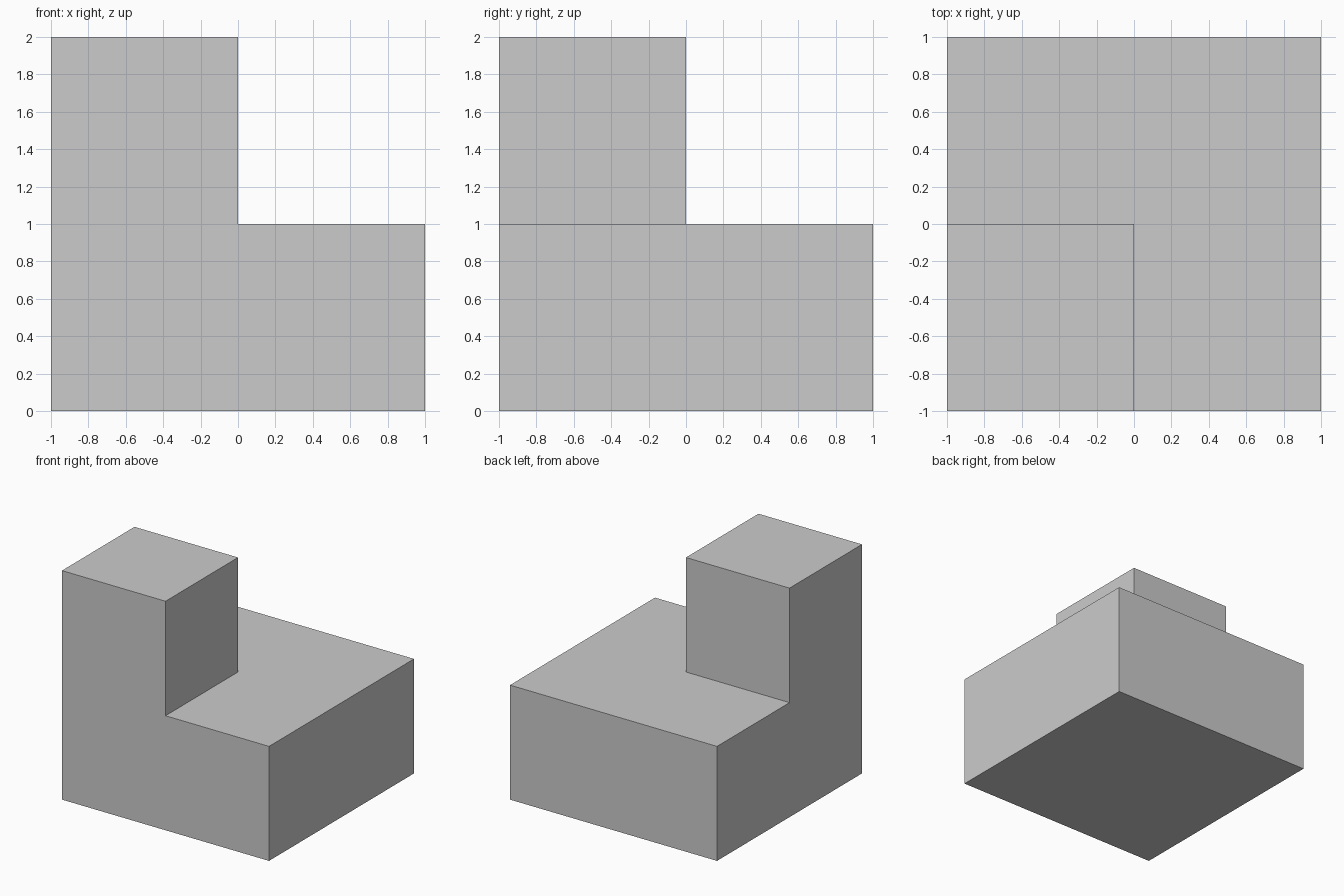
import bpy, bmesh, math
from mathutils import Matrix

if "Cube" in bpy.data.objects:
    bpy.data.objects.remove(bpy.data.objects["Cube"])

bm = bmesh.new()

# Low square base: 2 x 2 x 1, standing on z = 0
bmesh.ops.create_cube(bm, size=1, matrix=Matrix.Translation((0, 0, 0.5)) @ Matrix.Diagonal((2, 2, 1, 1)))

# Split into quadrants
for normal in ((1, 0, 0), (0, 1, 0)):
    bmesh.ops.bisect_plane(bm, geom=bm.verts[:] + bm.edges[:] + bm.faces[:],
                           plane_co=(0, 0, 0), plane_no=normal)

# Raise the front-left quadrant into a corner tower
bm.normal_update()
corner = [f for f in bm.faces if f.normal.z > 0.9
          and f.calc_center_median().x < 0 and f.calc_center_median().y < 0]
raised = bmesh.ops.extrude_discrete_faces(bm, faces=corner)["faces"]
bmesh.ops.translate(bm, verts=list({v for f in raised for v in f.verts}), vec=(0, 0, 1))

# Merge coplanar faces into clean flat sides
bmesh.ops.recalc_face_normals(bm, faces=bm.faces[:])
bmesh.ops.dissolve_limit(bm, angle_limit=math.radians(1), verts=bm.verts[:], edges=bm.edges[:])

mesh = bpy.data.meshes.new("stepped_block")
bm.to_mesh(mesh)
bm.free()
bpy.context.collection.objects.link(bpy.data.objects.new("stepped_block", mesh))
